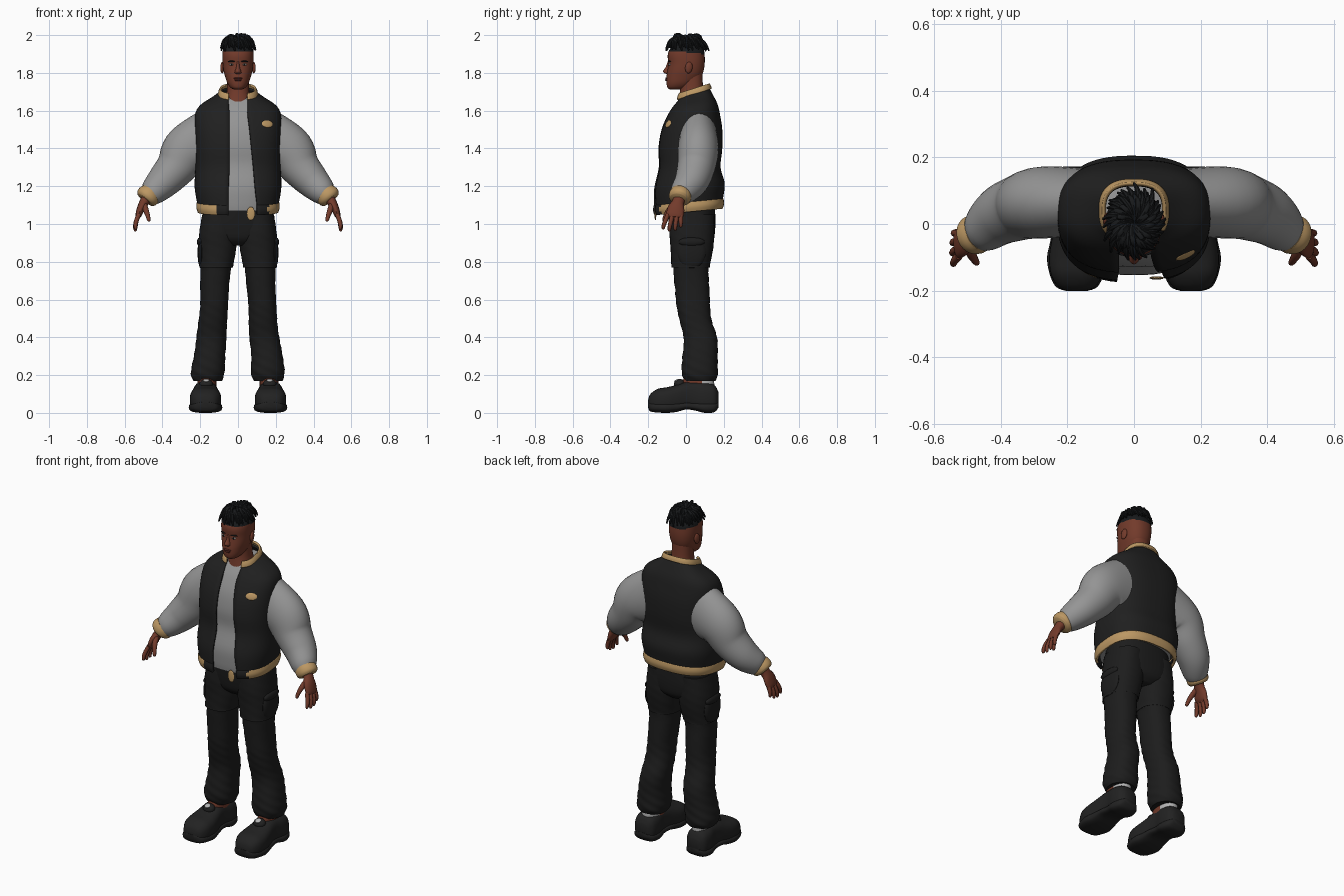
import bpy, bmesh, random
from math import sin, cos, pi, asin, copysign, radians
from mathutils import Vector, Matrix

random.seed(4)
if "Cube" in bpy.data.objects:
    bpy.data.objects.remove(bpy.data.objects["Cube"])


def material(name, r, g, b):
    mat = bpy.data.materials.new(name)
    mat.use_nodes = True
    mat.diffuse_color = (r, g, b, 1)
    shader = mat.node_tree.nodes["Principled BSDF"]
    shader.inputs["Base Color"].default_value = (r, g, b, 1)
    shader.inputs["Roughness"].default_value = 0.9
    return mat


SKIN = material("brown_skin", .17, .043, .024)
LIPS = material("dark_lips", .11, .025, .02)
EYE = material("eye_white", .5, .48, .45)
JACKET = material("jacket_black", .014, .014, .014)
TROUSER = material("trouser_black", .012, .012, .012)
GREY = material("grey_cloth", .3, .3, .3)
TRIM = material("tan_trim", .5, .31, .125)
HAIR = material("hair_black", .009, .01, .011)
SHOE = material("shoe_black", .016, .016, .016)
SOCK = material("pale_sock", .45, .45, .45)


def finish(name, bm, mats, rule=None):
    """Turn a bmesh into a smooth object; rule picks the material from a face centre."""
    bmesh.ops.recalc_face_normals(bm, faces=bm.faces)
    for f in bm.faces:
        f.smooth = True
        f.material_index = rule(f.calc_center_median()) if rule else 0
    mesh = bpy.data.meshes.new(name)
    bm.to_mesh(mesh)
    bm.free()
    for m in mats:
        mesh.materials.append(m)
    mesh.set_sharp_from_angle(angle=radians(50))
    obj = bpy.data.objects.new(name, mesh)
    bpy.context.collection.objects.link(obj)
    return obj


def spline(rows, k=4):
    """Catmull-Rom interpolation of rows of numbers."""
    out = []
    for i in range(len(rows) - 1):
        a, b, c, d = (rows[min(max(j, 0), len(rows) - 1)] for j in range(i - 1, i + 3))
        for s in range(k):
            t = s / k
            out.append([q + .5 * t * (r - p + t * (2*p - 5*q + 4*r - w + t * (3 * (q - r) + w - p)))
                        for p, q, r, w in zip(a, b, c, d)])
    return out + [list(rows[-1])]


def skin(name, rings, mats, rule=None, loop=True):
    """Bridge rings of points, capping the ends when the rings are closed."""
    bm = bmesh.new()
    rows = [[bm.verts.new(p) for p in ring] for ring in rings]
    n = len(rows[0])
    for a, b in zip(rows, rows[1:]):
        for i in range(n if loop else n - 1):
            j = (i + 1) % n
            bm.faces.new((a[i], a[j], b[j], b[i]))
    if loop:
        bm.faces.new(rows[0])
        bm.faces.new(rows[-1])
    return finish(name, bm, mats, rule)


def power(v, n):
    return copysign(abs(v) ** (2 / n), v)


def level_ring(z, front, back, rx, x=0, n=2.3, tilt=0, fold=0, gaps=None, segs=36):
    """Rounded horizontal section, optionally open at the front between two x gaps."""
    cy, ry = (front + back) / 2, (back - front) / 2
    start, end = 0, 2 * pi * (segs - 1) / segs
    if gaps:
        start = asin(min(1, gaps[1] / rx) ** (n / 2))
        end = 2 * pi - asin(min(1, gaps[0] / rx) ** (n / 2))
    pts = []
    for i in range(segs):
        t = start + (end - start) * i / (segs - 1)
        k = 1 + fold * sin(3 * t + 45 * z) * sin(70 * z + 2 * t)
        dy = -ry * k * power(cos(t), n)
        pts.append(Vector((x + rx * k * power(sin(t), n), cy + dy, z + tilt * dy)))
    return pts


def limb(name, rows, mats, rule=None, side=1, ref=(0, 1, 0), segs=12, k=4):
    """Tube through rows of x, y, z, half height and half depth."""
    path = spline(rows, k)
    rings = []
    for i, row in enumerate(path):
        c = Vector(row[:3])
        d = (Vector(path[min(i + 1, len(path) - 1)][:3]) - Vector(path[max(i - 1, 0)][:3])).normalized()
        v = Vector(ref)
        v = (v - d * v.dot(d)).normalized()
        u = d.cross(v)
        ring = [c + u * row[3] * cos(2*pi*j/segs) + v * row[4] * sin(2*pi*j/segs) for j in range(segs)]
        rings.append([Vector((p.x * side, p.y, p.z)) for p in ring])
    return skin(name, rings, mats, rule)


def ball(name, at, size, mat, turn=(0, 0)):
    bm = bmesh.new()
    m = Matrix.Translation(at) @ Matrix.Rotation(radians(turn[1]), 4, 'Z') @ Matrix.Rotation(radians(turn[0]), 4, 'X')
    bmesh.ops.create_uvsphere(bm, u_segments=16, v_segments=10, radius=1, matrix=m @ Matrix.Diagonal((*size, 1)))
    return finish(name, bm, [mat])


# Jacket body: z, front, back, half width, right gap, left gap, tilt
coat = [(1.075, -.16, .185, .205, .05, .1, .12), (1.12, -.165, .192, .213, .05, .1, .12),
        (1.2, -.165, .2, .225, .05, .09, .08), (1.3, -.14, .178, .221, .045, .08, 0),
        (1.4, -.142, .187, .223, .045, .07, 0), (1.5, -.125, .187, .226, .045, .06, 0),
        (1.58, -.09, .175, .222, .045, .05, 0), (1.625, -.065, .163, .197, .048, .05, .05),
        (1.665, -.04, .14, .135, .05, .05, .15), (1.695, -.035, .117, .087, .05, .05, .33)]


def open_shell(name, rows, mats, rule=None, thick=.01, k=4):
    rings = [level_ring(*r[:4], n=2.6, tilt=r[6], gaps=r[4:6], segs=60) for r in spline(rows, k)]
    obj = skin(name, rings, mats, rule, loop=False)
    mod = obj.modifiers.new("thickness", 'SOLIDIFY')
    mod.thickness, mod.offset = thick, 0
    return obj


open_shell("jacket_body", coat, [JACKET])
hem = [(z, -.162 - g, .188 + g, .207 + g, .05, .1, .1) for z, g in ((1.066, 0), (1.09, .007), (1.115, .004))]
open_shell("jacket_hem", hem, [JACKET, TRIM], lambda c: int(c.y > -.1 or c.x < -.115 or c.x > .155), .014)
collar = [(z, -.037 - g, .118 + g, .088 + g, .05, .05, .33) for z, g in ((1.685, .012), (1.7, .009), (1.715, .002))]
open_shell("jacket_collar", collar, [TRIM], thick=.012)
ball("chest_badge", (.155, -.094, 1.53), (.032, .006, .021), TRIM, (-23, 25))
ball("hem_tab", (.068, -.162, 1.055), (.022, .005, .036), TRIM)

# Shirt under the jacket
skin("shirt", [level_ring(r[0] + .012, r[1] + .013, r[2] - .014, r[3] - .014, n=2.6, tilt=r[6])
               for r in spline(coat[:-1])], [GREY])

# Neck and head: z, front, back, half width
skin("neck", [level_ring(*r) for r in spline([(1.62, -.045, .11, .09), (1.67, -.036, .1, .066),
     (1.72, -.03, .09, .058), (1.8, -.03, .088, .058)])], [SKIN])
head = [(1.712, -.085, -.02, .022), (1.722, -.098, .01, .04), (1.745, -.103, .045, .056),
        (1.78, -.103, .08, .068), (1.81, -.099, .093, .076), (1.85, -.094, .099, .081),
        (1.89, -.097, .099, .083), (1.92, -.089, .094, .08), (1.95, -.064, .07, .062), (1.965, -.02, .03, .02)]
skin("head", [level_ring(*r) for r in spline(head)], [SKIN, HAIR], lambda c: int(c.z > 1.91 - .1 * max(0, c.y)))
nose = [(1.86, -.097, -.07, .007), (1.83, -.108, -.07, .01), (1.811, -.121, -.07, .016),
        (1.8, -.117, -.07, .018), (1.793, -.1, -.07, .013)]
skin("nose", [level_ring(*r, n=2, segs=16) for r in spline(nose)], [SKIN])
ball("upper_lip", (0, -.102, 1.771), (.024, .008, .005), LIPS)
ball("lower_lip", (0, -.102, 1.762), (.02, .009, .006), LIPS)

# Locks of hair fanning out from the crown
for i in range(64):
    ang = i * 2.4
    reach = .55 + .45 * (i / 63) ** .5 + random.uniform(-.06, .06)
    lift = .012 * (1 - i / 63) + random.uniform(-.006, .006)
    pts = []
    for r, z, swirl in ((.012, 1.96, 0), (.042, 1.98, .2), (.08, 1.962, .45), (.101, 1.918, .6)):
        a = ang + swirl
        pts.append((cos(a) * r * reach * .97, .005 + sin(a) * r * reach * 1.14,
                    z + lift + (1 - reach) * .07 * (r > .07), .0085, .0085))
    pts[-1] = (*pts[-1][:3], .004, .004)
    limb("hair_lock", pts, [HAIR], ref=(-sin(ang + .3), cos(ang + .3), 0), segs=7, k=3)

# Trousers seat: z, front, back, half width
seat = [(1.13, -.1, .15, .175), (1.05, -.095, .155, .188), (.98, -.088, .155, .195),
        (.92, -.075, .145, .15), (.885, -.04, .11, .06)]
skin("trouser_seat", [level_ring(*r, n=2.5) for r in spline(seat)], [TROUSER])
# Trouser leg: z, front, back, half width, centre x
leg = [(1.05, -.085, .15, .09, .1), (.95, -.088, .15, .1, .105), (.87, -.082, .143, .099, .109),
       (.785, -.077, .128, .09, .115), (.77, -.077, .126, .089, .116), (.762, -.066, .12, .081, .118),
       (.6, -.055, .125, .074, .126), (.5, -.035, .135, .075, .132), (.4, -.014, .163, .079, .14),
       (.3, -.018, .168, .083, .152), (.23, -.022, .17, .089, .158), (.195, -.018, .168, .086, .16),
       (.17, -.005, .155, .076, .16)]
# Shoe along y: y, half width, top, bottom
shoe = [(-.2, .028, .07, .03), (-.188, .056, .1, .008), (-.15, .078, .127, .002), (-.1, .083, .136, 0),
        (-.05, .076, .148, .005), (0, .066, .163, .018), (.05, .063, .168, .012), (.1, .069, .163, 0),
        (.15, .061, .148, .004), (.172, .034, .11, .03)]
# Sleeve, cuff and palm: x, y, z, half height, half depth
sleeve = [(.13, .065, 1.45, .168, .1), (.265, .065, 1.39, .137, .108), (.33, .053, 1.298, .107, .1),
          (.395, .028, 1.225, .09, .09), (.45, -.015, 1.17, .071, .07), (.478, -.032, 1.148, .052, .052)]
cuff = [(.46, -.024, 1.168, .056, .056), (.472, -.029, 1.153, .062, .06), (.484, -.035, 1.138, .061, .058),
        (.492, -.038, 1.128, .05, .048)]
palm = [(.475, -.03, 1.15, .03, .034), (.497, -.042, 1.115, .025, .032), (.513, -.052, 1.085, .021, .044),
        (.526, -.058, 1.05, .017, .046), (.532, -.06, 1.035, .011, .038)]


def shoe_ring(y, w, top, bottom, x, n=2.8, segs=28):
    mid, h = (top + bottom) / 2, (top - bottom) / 2
    return [Vector((x + w * power(cos(2*pi*i/segs), n), y, mid + h * power(sin(2*pi*i/segs), n)))
            for i in range(segs)]


for side, label in ((1, "left_"), (-1, "right_")):
    # Legs, pockets, socks and shoes
    skin(label + "trouser_leg", [level_ring(*r[:4], x=r[4] * side, fold=.035 if r[0] < .75 else .012)
                                 for r in spline(leg, 6)], [TROUSER])
    ball(label + "cargo_pocket", (.196 * side, .03, .85), (.018, .075, .085), TROUSER)
    ball(label + "pocket_flap", (.2 * side, .03, .905), (.018, .07, .025), TROUSER)
    sock = [(.08, -.01, .145, .05), (.15, -.02, .15, .05), (.22, 0, .14, .05)]
    skin(label + "sock", [level_ring(*r, x=.165 * side) for r in spline(sock)], [SKIN, SOCK],
         lambda c: int(c.y > .09))
    skin(label + "shoe", [shoe_ring(*r, .172 * side) for r in spline(shoe)], [SHOE])
    sole = [(y * 1.005, w + .003 + .003 * (i % 2), .058, b) for i, (y, w, t, b) in enumerate(shoe)]
    skin(label + "shoe_sole", [shoe_ring(*r, .172 * side) for r in spline(sole)], [SHOE])
    ball(label + "shoe_tongue", (.168 * side, -.035, .153), (.036, .03, .026), SHOE, (20, 0))
    ball(label + "tongue_patch", (.168 * side, -.048, .172), (.016, .016, .006), SOCK, (25, 0))

    # Arms and hands
    limb(label + "sleeve", sleeve, [GREY], side=side, segs=28, k=6)
    limb(label + "cuff", cuff, [TRIM], side=side, segs=24)
    limb(label + "palm", palm, [SKIN], side=side, segs=16)
    for y, length in ((-.096, .88), (-.072, 1), (-.049, .95), (-.027, .75)):
        spread = (y + .06) * .35
        finger = [(.525 + dx * length, y + spread * s - .012 * s, 1.05 - dz * length, r, r) for dx, dz, r, s in
                  ((0, 0, .012, 0), (.014, .035, .012, .5), (.02, .065, .0105, .9), (.018, .084, .008, 1),
                   (.016, .089, .003, 1))]
        limb(label + "finger", finger, [SKIN], side=side, segs=8, k=3)
    thumb = [(.498, -.06, 1.105, .016, .016), (.488, -.09, 1.075, .015, .014), (.478, -.108, 1.045, .012, .011),
             (.472, -.117, 1.02, .009, .009), (.471, -.119, 1.013, .003, .003)]
    limb(label + "thumb", thumb, [SKIN], side=side, segs=10)

    # Eyes, brows and ears
    ball(label + "eye", (.033 * side, -.085, 1.844), (.014, .008, .0055), EYE)
    ball(label + "pupil", (.033 * side, -.091, 1.844), (.005, .004, .005), HAIR)
    ball(label + "brow", (.035 * side, -.088, 1.861), (.02, .007, .004), HAIR, (0, 12 * side))
    ball(label + "ear", (.083 * side, .015, 1.828), (.01, .02, .031), SKIN, (-8, 12 * side))
